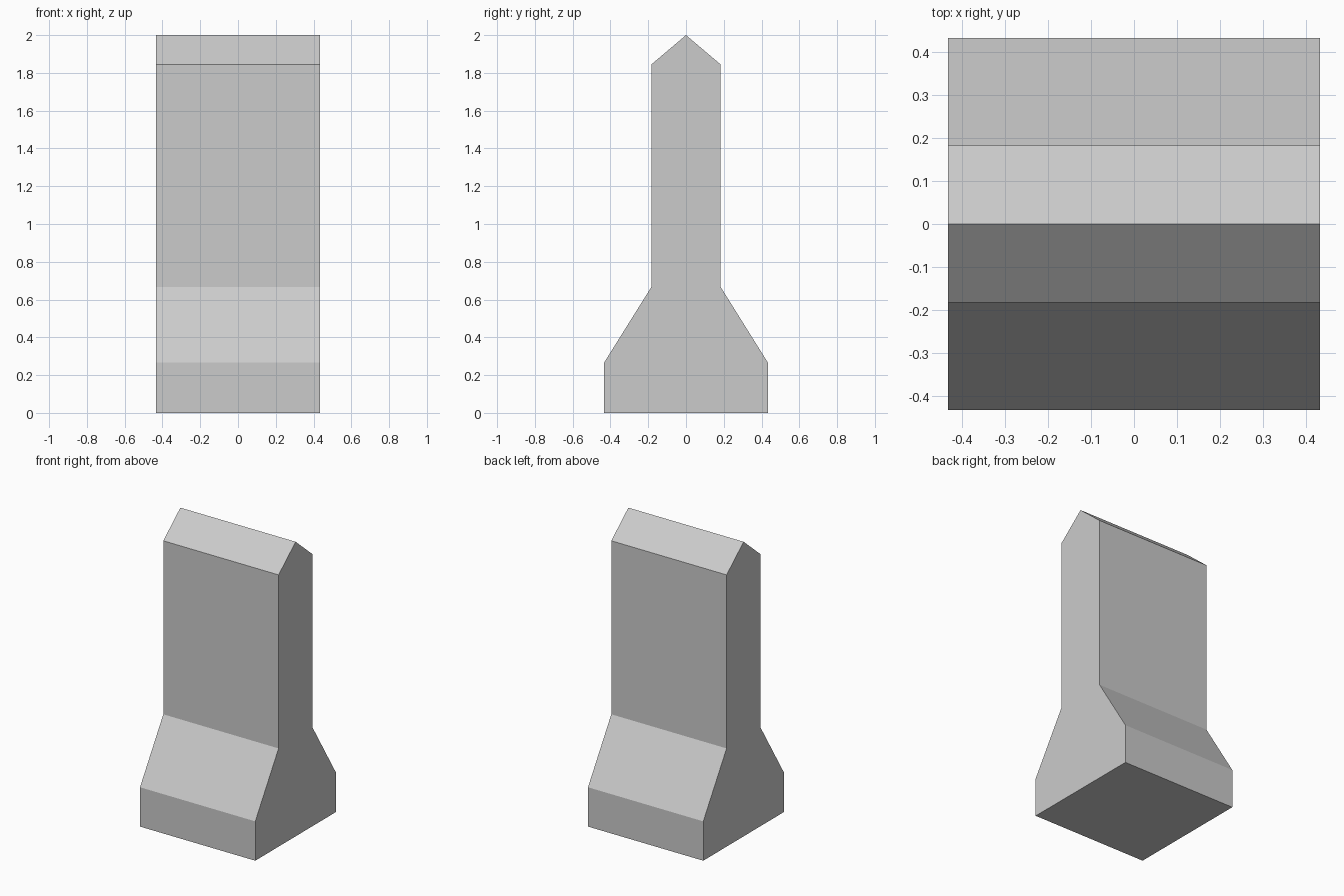
import bpy
import bmesh
from mathutils import Vector

cube = bpy.data.objects.get("Cube")
if cube:
    bpy.data.objects.remove(cube, do_unlink=True)


def make_material(name, colour):
    mat = bpy.data.materials.new(name)
    mat.use_nodes = True
    mat.diffuse_color = colour
    mat.node_tree.nodes["Principled BSDF"].inputs["Base Color"].default_value = colour
    return mat


def extrude_profile(name, half_profile, half_width, mat):
    """Mirror a (y, z) half outline about y = 0 and extrude it along x."""
    mirrored = [(-y, z) for y, z in reversed(half_profile) if y > 0]
    bm = bmesh.new()
    verts = [bm.verts.new((-half_width, y, z)) for y, z in half_profile + mirrored]
    side = bm.faces.new(verts)
    result = bmesh.ops.extrude_face_region(bm, geom=[side], use_keep_orig=True)
    moved = [v for v in result["geom"] if isinstance(v, bmesh.types.BMVert)]
    bmesh.ops.translate(bm, verts=moved, vec=Vector((2 * half_width, 0, 0)))
    bmesh.ops.recalc_face_normals(bm, faces=bm.faces)
    mesh = bpy.data.meshes.new(name)
    bm.to_mesh(mesh)
    bm.free()
    mesh.materials.append(mat)
    obj = bpy.data.objects.new(name, mesh)
    bpy.context.collection.objects.link(obj)
    return obj


# Post with a plinth, sloped shoulders, slim shaft and ridged top
grey = make_material("light grey", (0.6, 0.6, 0.6, 1))
outline = [(0.433, 0), (0.433, 0.267), (0.183, 0.667), (0.183, 1.845), (0, 2)]
extrude_profile("ridged_post", outline, 0.433, grey)
